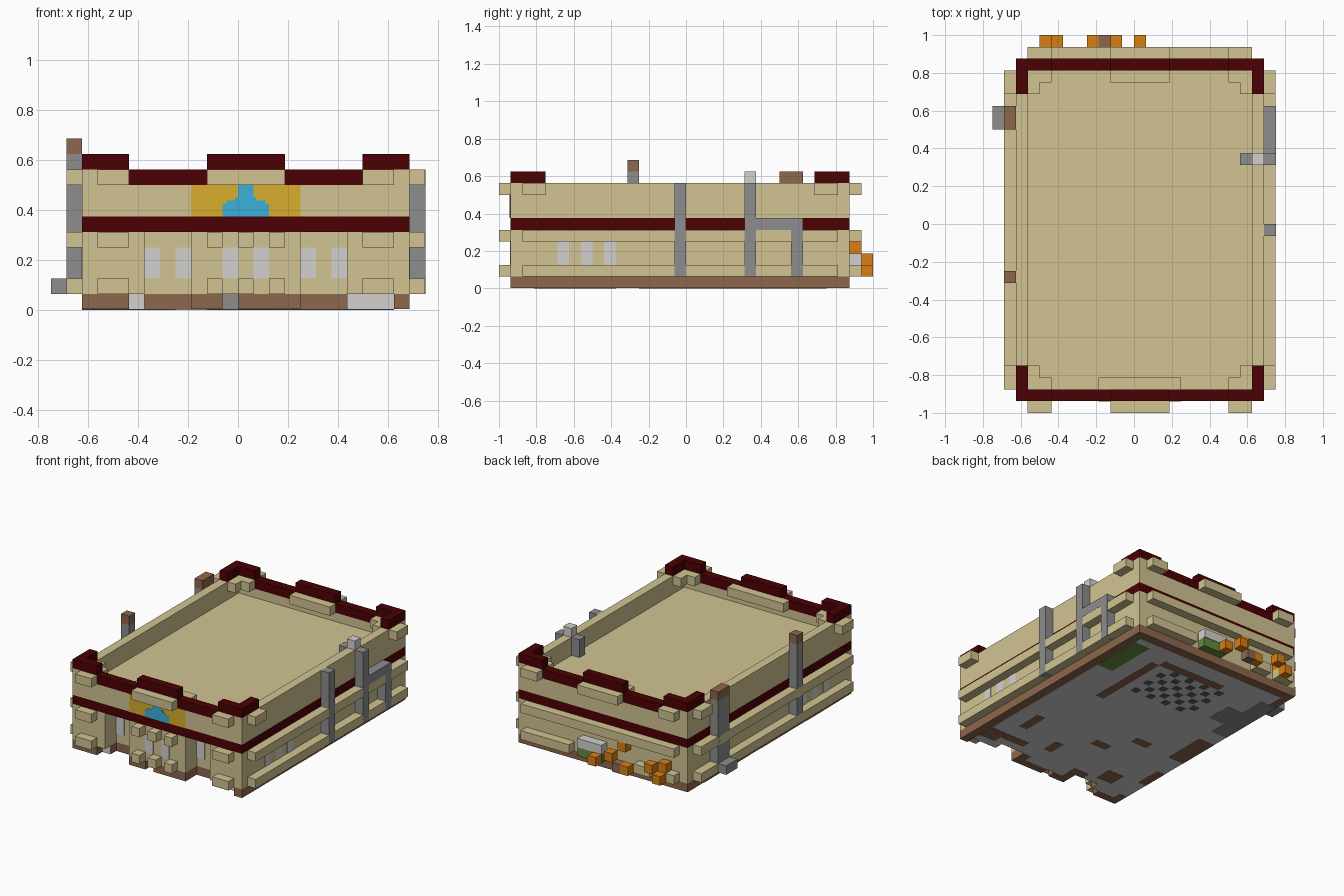
import bpy
import bmesh
from mathutils import Matrix, Vector

cube = bpy.data.objects.get("Cube")
if cube:
    bpy.data.objects.remove(cube, do_unlink=True)

U = 1 / 16                      # one block
ORIGIN = Vector((-0.75, -1, 0))  # corner of the block grid


def material(name, r, g, b):
    m = bpy.data.materials.new(name)
    m.use_nodes = True
    m.diffuse_color = (r, g, b, 1)
    m.node_tree.nodes["Principled BSDF"].inputs["Base Color"].default_value = (r, g, b, 1)
    return m


TAN = material("sandstone", .64, .55, .29)
RED = material("dark_red", .07, 0, .001)
BROWN = material("brown", .27, .135, .075)
GREY = material("grey", .27, .27, .27)
LIGHT = material("light_grey", .65, .64, .63)
GOLD = material("gold", .69, .43, .026)
BLUE = material("blue", .045, .44, .7)
ORANGE = material("orange", .7, .21, .007)
GREEN = material("green", .13, .26, .05)
DARK = material("charcoal", .1, .105, .11)


def part(name, mat, *boxes):
    """One object from boxes given as x0, x1, y0, y1, z0, z1 in blocks."""
    bm = bmesh.new()
    for b in boxes:
        lo, hi = Vector(b[0::2]) * U, Vector(b[1::2]) * U
        size = hi - lo
        mtx = Matrix.Translation(ORIGIN + (lo + hi) / 2) @ Matrix.Diagonal((*size, 1))
        bmesh.ops.create_cube(bm, size=1, matrix=mtx)
    mesh = bpy.data.meshes.new(name)
    bm.to_mesh(mesh)
    bm.free()
    mesh.materials.append(mat)
    obj = bpy.data.objects.new(name, mesh)
    bpy.context.collection.objects.link(obj)
    return obj


def mirror_x(x0, x1):
    return [(x0, x1), (25 - x1, 25 - x0)]


X0, X1, Y0, Y1 = 2, 23, 1, 30    # outer wall faces
T = .04                          # painted plate thickness in blocks
PIERS = [(X0, 6), (9, 16), (19, X1)]

# Base course with notches along the front, ground floor with two recesses
part("base_course", BROWN, (X0, X1, 3, Y1, T, 1),
     *[(a, b, 2, 3, T, 1) for a, b in PIERS],
     *[(a, b, Y0, 2, T, 1) for a, b in ((X0, 5), (9, 11), (12, 16), (22, X1))])
part("ground_floor_walls", TAN, (X0, X1, 3, Y1, 1, 5),
     *[(a, b, Y0, 3, 1, 5) for a, b in PIERS])
part("red_band", RED, (X0, X1, Y0, Y1, 5, 6))

# Roof deck and parapet
part("roof_deck", TAN, (X0 + 1, X1 - 1, Y0 + 1, Y1 - 1, 6, 7))
walls = [(x, x + 1, Y0, Y1, 6, 9) for x in (X0, X1 - 1)]
caps, trims, corners = [], [], []
for y in (Y0, Y1 - 1):
    walls.append((X0 + 1, X1 - 1, y, y + 1, 6, 8))
    walls += [(x0, x1, y, y + 1, 8, 9) for x0, x1 in [(3, 5), (20, 22), (10, 15)]]
    caps += [(x0, x1, y, y + 1, 8, 9) for x0, x1 in mirror_x(5, 10)]
    caps.append((10, 15, y, y + 1, 9, 10))
    ya, yb = (Y0 + 1, Y0 + 3) if y == Y0 else (Y1 - 3, Y1 - 1)
    for xa, xb in mirror_x(X0, X0 + 3):
        corners.append((xa, xb, y, y + 1, 9, 10))
    for xa, xb in mirror_x(X0, X0 + 1):
        corners.append((xa, xb, ya, yb, 9, 10))
    # small shelves outside and inside the parapet corners
    out = y - 1 if y == Y0 else y + 1
    inn = y + 1 if y == Y0 else y - 1
    for xa, xb in mirror_x(3, 5):
        trims += [(xa, xb, out, out + 1, 8, 9), (xa, xb, inn, inn + 1, 8, 9)]
    for xa, xb in mirror_x(3, 4):
        trims.append((xa, xb, ya, yb, 8, 9))
    for xa, xb in mirror_x(1, 2):
        trims.append((xa, xb, ya, yb, 8, 9))
    trims.append((10, 15, out, out + 1, 8, 9))
trims += [(10, 15, Y1 - 2, Y1 - 1, 8, 9), (9, 16, Y0 + 1, Y0 + 2, 8, 9)]
part("parapet_walls", TAN, *walls)
part("parapet_caps", RED, *caps)
part("parapet_corners", RED, *corners)
part("parapet_shelves", TAN, *trims)

# Side ledges, back ledges and short front ledges
ledges = []
for z in (1, 4):
    for xa, xb in mirror_x(1, 2):
        ledges.append((xa, xb, 2, 29, z, z + 1))
    for xa, xb in [(3, 5), (10, 11), (12, 13), (14, 15), (20, 22)]:
        ledges.append((xa, xb, 0, 1, z, z + 1))
ledges += [(3, 22, 30, 31, 4, 5), (3, 5, 30, 31, 1, 2), (16, 22, 30, 31, 1, 2)]
part("ledges", TAN, *ledges)

# Windows
front = [(x, x + 1, 1 - T, 1, 2, 4) for x in (11, 13)]
front += [(x, x + 1, 3 - T, 3, 2, 4) for x in (6, 8, 16, 18)]
sides = [(x, x + T, y, y + 1, 2, 4) for x in (X0 - T, X1) for y in (5, 7, 9)]
part("front_windows", LIGHT, *front)
part("side_windows", LIGHT, *sides)
part("front_base_panels", LIGHT, (5, 6, 2 - T, 2, T, 1), (19, 22, 2 - T, 2, T, 1))
part("door_step", GREY, (11, 12, 2 - T, 2, T, 1))

# Front sign
part("sign_board", GOLD, (9, 16, 1 - T, 1, 6, 8))
part("sign_emblem", BLUE, *[(12.5 - w, 12.5 + w, 1 - 2 * T, 1, z0, z1) for w, z0, z1 in (
    (1.5, 6, 6.8), (1.25, 6.8, 7), (.7, 7, 7.25), (.5, 7.25, 8))])

# Pipes on the -x side
part("right_pipes", GREY, (1, 2, 11, 12, 1, 10), (1, 2, 24, 26, 1, 9), (0, 1, 24, 26, 1, 2))
part("right_pipe_tips", BROWN, (1, 2, 11, 12, 10, 11), (1, 2, 24, 26, 9, 10))

# Pipes on the +x side, and the vent they feed
part("left_pipes", GREY, (23, 24.02, 15, 16, 1, 9), (23, 24.02, 21, 22, 1, 9),
     (23, 24.02, 22, 26, 5, 6), (23, 24.02, 25, 26, 1, 5))
part("roof_vent", GREY, (21, 22, 21, 22, 7, 9))
part("roof_vent_cap", LIGHT, (22, 23, 21, 22, 9, 10))

# Clutter along the back wall
part("back_crate", LIGHT, (12, 15, 30, 31, 2, 3))
part("back_planter", GREEN, (12, 15, 30, 30.9, 1, 2))
part("back_blocks", ORANGE, *[(x, x + 1, y, y + 1, z, z + 1) for x, y, z in (
    (12, 31, 1), (10, 31, 2), (8, 31, 1), (5, 31, 2), (4, 31, 1), (4, 30, 2), (9, 30, 3))])
part("back_plank", BROWN, (9, 10, 31, 32, 1, 2))
part("back_rubble", TAN, (6, 8, 30, 31, 1, 2))

# Underside
part("floor_slab", LIGHT, *[(*r, T / 2, T) for r in (
    (3, 22, 3, 29), (2, 3, 3, 19), (3, 6, 2, 3), (10, 15, 2, 3), (19, 22, 2, 3))])


def patch(*rects):
    return [(*r, 0, T / 2) for r in rects]


part("floor_green_strip", GREEN, *patch((20, 22, 22, 28)))
part("floor_seams", BROWN, *patch(
    (17, 18, 17, 26), (9, 17, 26, 27), (10, 12, 9, 10), (7, 9, 12, 13), (17, 20, 4, 5),
    (5, 7, 4, 6), (14, 15, 5, 7), (2, 4, 12, 17), (8, 10, 3, 4), (19, 20, 7, 10),
    (20, 22, 3, 5), (2, 3, 6, 9)))
part("floor_dark_corner", GREY, *patch((2, 4, 19, 27), (4, 6, 21, 24)))
part("floor_grate", DARK, *patch(*[(x + .1, x + .9, y + .1, y + .9) for x in range(8, 16)
                                   for y in range(20, 26) if (x + y) % 2]))
